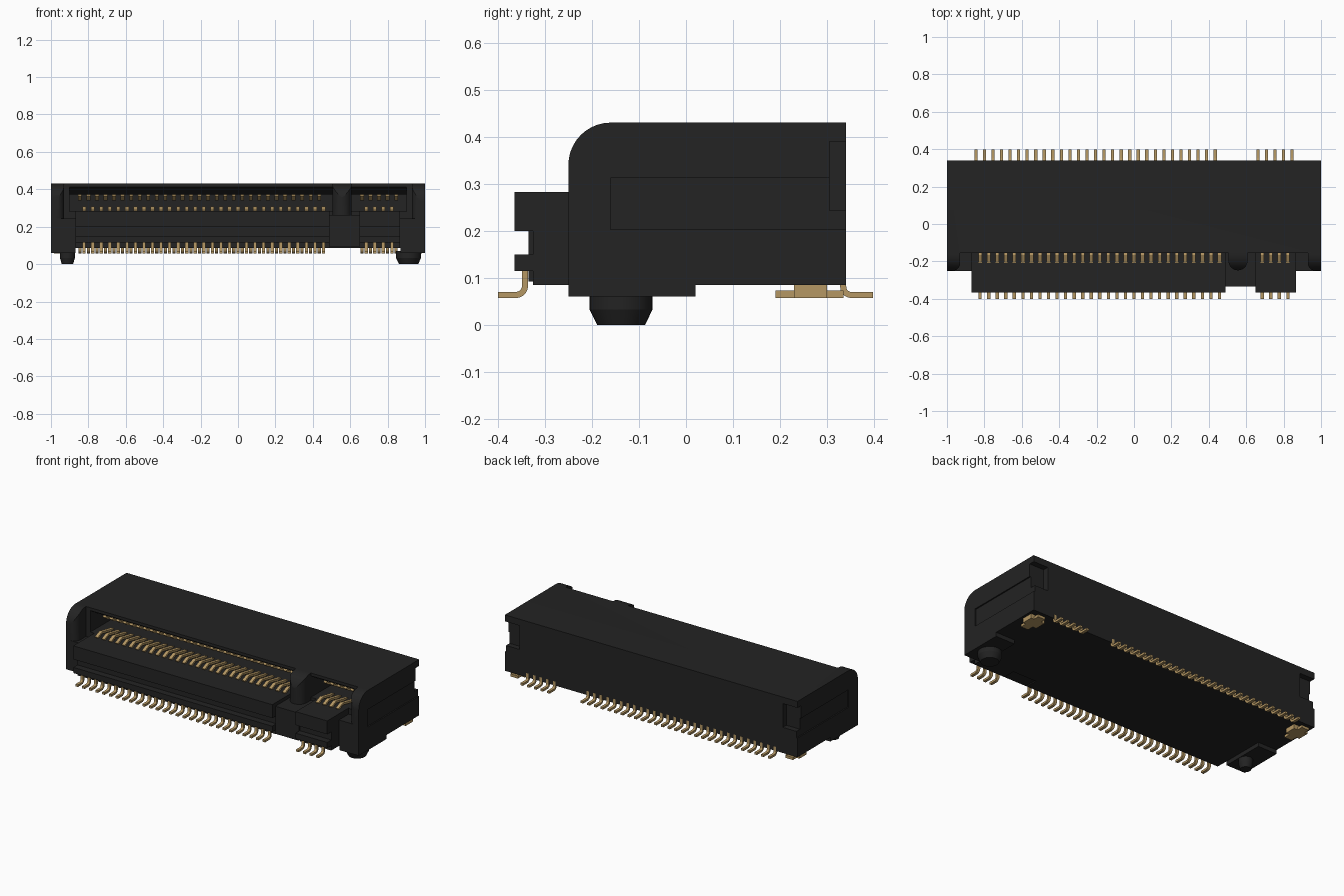
import bpy, bmesh, math

if "Cube" in bpy.data.objects:
    bpy.data.objects.remove(bpy.data.objects["Cube"])


def material(name, col):
    m = bpy.data.materials.new(name)
    m.diffuse_color = (*col, 1)
    m.use_nodes = True
    m.node_tree.nodes["Principled BSDF"].inputs["Base Color"].default_value = m.diffuse_color
    return m


BLACK = material("black plastic", (0.017, 0.017, 0.017))
GOLD = material("gold metal", (0.46, 0.31, 0.125))


def prism(name, pts, spans, axis='x', mat=BLACK, smooth=True):
    """Extrude a profile: (y,z) points along x, or (x,y) points along z."""
    bm = bmesh.new()
    for lo, hi in spans:
        rings = []
        for d in (lo, hi):
            co = [(d, a, b) if axis == 'x' else (a, b, d) for a, b in pts]
            rings.append([bm.verts.new(c) for c in co])
        n = len(pts)
        bm.faces.new(rings[0])
        bm.faces.new(rings[1][::-1])
        for i in range(n):
            j = (i + 1) % n
            bm.faces.new((rings[0][i], rings[1][i], rings[1][j], rings[0][j]))
    bmesh.ops.recalc_face_normals(bm, faces=bm.faces)
    me = bpy.data.meshes.new(name)
    bm.to_mesh(me)
    bm.free()
    ob = bpy.data.objects.new(name, me)
    bpy.context.collection.objects.link(ob)
    me.materials.append(mat)
    if smooth:
        shade(ob)
    return ob


def shade(ob):
    bpy.ops.object.select_all(action='DESELECT')
    ob.select_set(True)
    bpy.context.view_layer.objects.active = ob
    bpy.ops.object.shade_smooth_by_angle(angle=math.radians(30))


def rect(a0, a1, b0, b1):
    return [(a0, b0), (a1, b0), (a1, b1), (a0, b1)]


def arc(cx, cy, r, a0, a1, n=10):
    return [(cx + r * math.cos(math.radians(a0 + (a1 - a0) * i / n)),
             cy + r * math.sin(math.radians(a0 + (a1 - a0) * i / n))) for i in range(n + 1)]


def ribbon(path, t):
    """Thicken a 2D path into a strip outline."""
    left, right = [], []
    for i, (a, b) in enumerate(path):
        p, q = path[max(i - 1, 0)], path[min(i + 1, len(path) - 1)]
        dx, dy = q[0] - p[0], q[1] - p[1]
        l = math.hypot(dx, dy)
        nx, ny = -dy / l * t / 2, dx / l * t / 2
        left.append((a + nx, b + ny))
        right.append((a - nx, b - ny))
    return left + right[::-1]


def boolean(ob, cutter, op='DIFFERENCE'):
    m = ob.modifiers.new("cut", 'BOOLEAN')
    m.operation, m.solver, m.object = op, 'EXACT', cutter
    bpy.ops.object.select_all(action='DESELECT')
    bpy.context.view_layer.objects.active = ob
    ob.select_set(True)
    bpy.ops.object.modifier_apply(modifier=m.name)
    bpy.data.objects.remove(cutter)


# Housing: rounded side profile across the full width
side = [(0.34, 0.085), (0.34, 0.43)] + arc(-0.16, 0.34, 0.09, 90, 180) + [(-0.25, 0.085)]
housing = prism("housing", side, [(-1, 1)])

# Front opening between the cheeks, with rounded inner cheek edges
plan = [(-0.93, -0.155)] + arc(-0.97, -0.21, 0.04, 0, -90, 6) + [(-0.97, -0.3)]
plan += [(-x, y) for x, y in plan[::-1]]
boolean(housing, prism("opening_cutter", plan, [(0.245, 0.5)], 'z'))

# Card slot with a sloped lead-in under the cover
slot = [(-0.2, 0.435 - 0.02), (-0.155, 0.412), (-0.09, 0.372), (0.2, 0.372), (0.2, 0.28), (-0.2, 0.28)]
boolean(housing, prism("slot_cutter", slot, [(-0.9, 0.9)]))

# Recessed side panels and rear corner notches
for s in (-1, 1):
    spans = [sorted((s * 0.992, s * 1.1))]
    boolean(housing, prism("panel_cutter", rect(-0.16, 0.4, 0.203, 0.312), spans))
    spans = [sorted((s * 0.9, s * 1.1))]
    boolean(housing, prism("notch_cutter", rect(0.305, 0.4, 0.243, 0.39), spans))
shade(housing)

# Key post inside the opening: rounded in profile and in plan
post_side = [(0.2, 0.25), (0.2, 0.425), (-0.15, 0.43)] + arc(-0.16, 0.34, 0.09, 90, 180) + [(-0.25, 0.25)]
post = prism("key_post", post_side, [(0.45, 0.66)])
boolean(post, prism("post_cutter", [(0.505, 0.21)] + arc(0.556, -0.197, 0.051, 180, 360, 14) + [(0.607, 0.21)],
                    [(0.2, 0.5)], 'z'), 'INTERSECT')
shade(post)

# Front tongue: grooved on both sides of the key, plain block under the key
tongue = [(-0.15, 0.283), (-0.365, 0.283), (-0.365, 0.2), (-0.325, 0.2), (-0.325, 0.15), (-0.365, 0.15),
          (-0.365, 0.115), (-0.325, 0.115), (-0.325, 0.085), (-0.15, 0.085)]
prism("front_tongue", tongue, [(-0.87, 0.49), (0.65, 0.865)])
prism("key_block", rect(-0.335, -0.15, 0.092, 0.262), [(0.49, 0.65)])

# Feet under the cheeks
prism("feet", rect(-0.25, 0.02, 0.06, 0.09), [(-1, -0.87), (0.868, 1)])


# Locating pegs with tapered ends
def peg(name, x, r):
    bm = bmesh.new()
    for r1, r2, z0, z1 in ((r * 0.76, r, 0.0, 0.033), (r, r, 0.033, 0.07)):
        res = bmesh.ops.create_cone(bm, cap_ends=True, segments=32, radius1=r1, radius2=r2, depth=z1 - z0)
        bmesh.ops.translate(bm, verts=res['verts'], vec=(x, -0.138, (z0 + z1) / 2))
    me = bpy.data.meshes.new(name)
    bm.to_mesh(me)
    bm.free()
    me.materials.append(BLACK)
    ob = bpy.data.objects.new(name, me)
    bpy.context.collection.objects.link(ob)
    shade(ob)


peg("small_peg", -0.912, 0.04)
peg("large_peg", 0.912, 0.067)

# Contact positions: the two rows are staggered by half a pitch
P = 0.0457
rear_x = [-18.5 * P + P * i for i in list(range(29)) + list(range(33, 38))]
front_x = [-18 * P + P * i for i in list(range(29)) + list(range(33, 37))]


def row(xs, w):
    return [(x - w / 2, x + w / 2) for x in xs]


# Solder leads: down, around a bend and out along the board
front_lead = [(-0.342, 0.14)] + arc(-0.362, 0.0835, 0.02, 0, -90, 5) + [(-0.4, 0.0635)]
rear_lead = [(0.334, 0.11)] + arc(0.352, 0.0815, 0.018, 180, 270, 5) + [(0.397, 0.0635)]
prism("front_leads", ribbon(front_lead, 0.013), row(front_x, 0.017), mat=GOLD)
prism("rear_leads", ribbon(rear_lead, 0.013), row(rear_x, 0.017), mat=GOLD)

# Spring contacts inside the slot
lower = [(-0.205, 0.284), (-0.185, 0.293), (-0.165, 0.302), (-0.145, 0.298), (-0.05, 0.28)]
upper = [(-0.095, 0.368), (-0.08, 0.355), (-0.06, 0.347), (-0.04, 0.353), (0.06, 0.373)]
prism("lower_contacts", ribbon(lower, 0.012), row(front_x, 0.02), mat=GOLD)
prism("upper_contacts", ribbon(upper, 0.012), row(rear_x, 0.02), mat=GOLD)

# Solder tabs at the rear ends
tabs = ((0.19, 0.335, 0.057, 0.073, 0.915, 0.965), (0.23, 0.3, 0.057, 0.088, 0.89, 0.985))
for name, (y0, y1, z0, z1, x0, x1) in zip(("solder_tab_strips", "solder_tab_bridges"), tabs):
    prism(name, rect(y0, y1, z0, z1), [(-x1, -x0), (x0, x1)], mat=GOLD)
